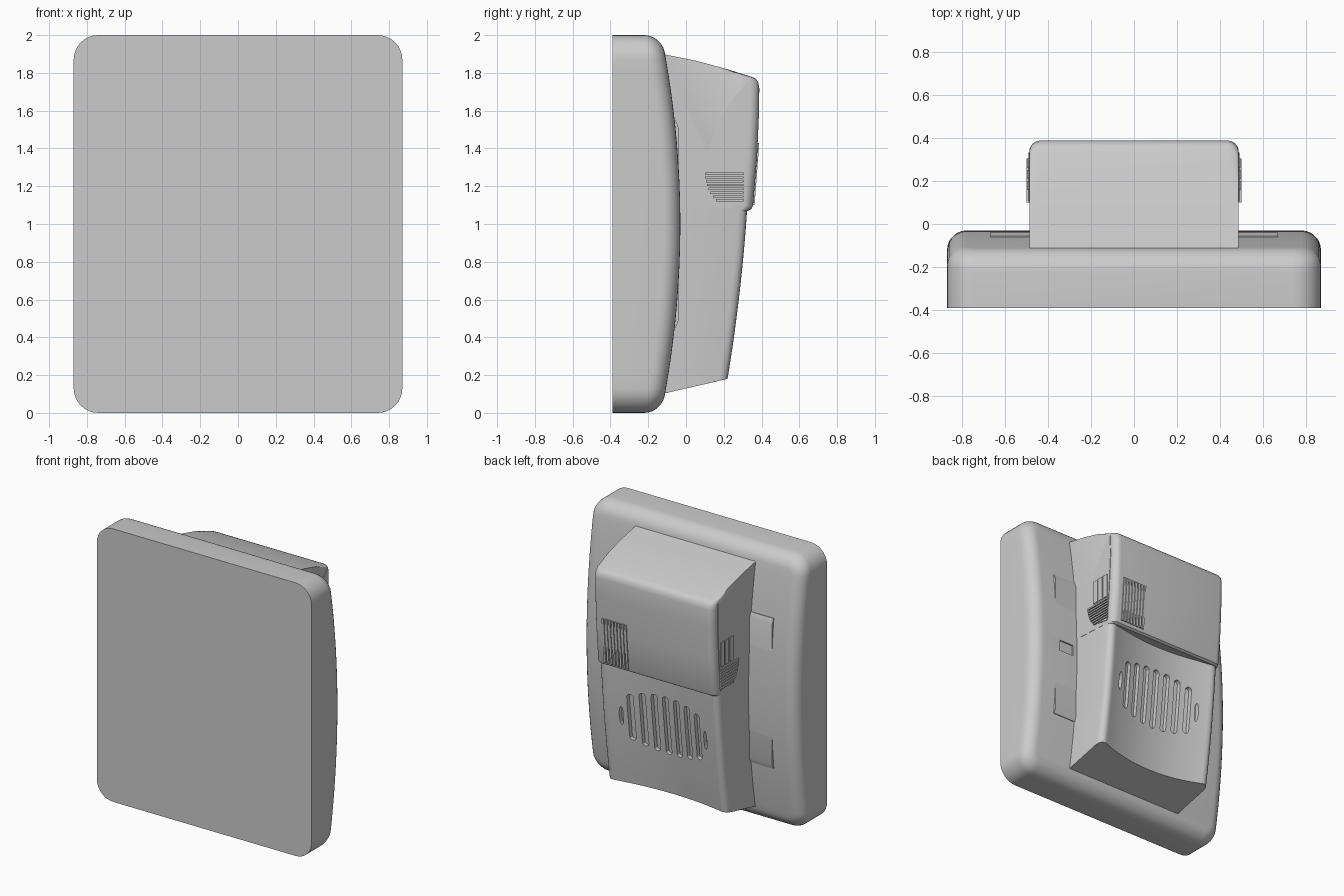
import bpy, bmesh, math

if "Cube" in bpy.data.objects:
    bpy.data.objects.remove(bpy.data.objects["Cube"])


def make(name, verts, faces):
    me = bpy.data.meshes.new(name)
    me.from_pydata(verts, [], faces)
    bm = bmesh.new()
    bm.from_mesh(me)
    bmesh.ops.recalc_face_normals(bm, faces=bm.faces)
    bm.to_mesh(me)
    bm.free()
    ob = bpy.data.objects.new(name, me)
    bpy.context.collection.objects.link(ob)
    return ob


def loft(rings, strip_end=False):
    """Skin closed rings; the last cap can be quads between mirrored points."""
    n = len(rings[0])
    verts = [p for r in rings for p in r]
    faces = [(k*n + i, k*n + (i+1) % n, (k+1)*n + (i+1) % n, (k+1)*n + i)
             for k in range(len(rings)-1) for i in range(n)]
    faces.append(tuple(range(n)))
    o = (len(rings)-1)*n
    if strip_end:
        faces += [(o+i, o+i+1, o+n-2-i, o+n-1-i) for i in range(n//2 - 1)]
    else:
        faces.append(tuple(range(o, o+n)))
    return verts, faces


def merge(name, parts):
    verts, faces = [], []
    for v, f in parts:
        o = len(verts)
        verts += v
        faces += [tuple(i+o for i in q) for q in f]
    return make(name, verts, faces)


def box(x0, x1, y0, y1, z0, z1, lean=0.0):
    """Box whose upper end can lean in y."""
    return loft([[(x0, y0+s, z), (x1, y0+s, z), (x1, y1+s, z), (x0, y1+s, z)]
                 for z, s in ((z0, 0), (z1, lean))])


def cut(ob, cutter):
    m = ob.modifiers.new("cut", 'BOOLEAN')
    m.operation, m.solver, m.object = 'DIFFERENCE', 'EXACT', cutter
    bpy.context.view_layer.objects.active = ob
    bpy.ops.object.modifier_apply(modifier=m.name)
    bpy.data.objects.remove(cutter)


# Main panel: rounded rectangle with a bowed, filleted back
def bow(z):
    return -0.03 - 0.1*(z-1)**2


def outline(d):
    R, pts = 0.13, []
    for k in range(9):
        a = math.pi/2*(k/8 - 1)
        pts.append((0.74 + (R-d)*math.cos(a), R + (R-d)*math.sin(a)))
    pts += [(0.87-d, R + 1.74*k/24) for k in range(1, 24)]
    pts += [(x, 2-z) for x, z in reversed(pts[:9])]
    return pts + [(-x, z) for x, z in reversed(pts)]


rings = [[(x, -0.39, z) for x, z in outline(0)]]
for k in range(8):
    a, r = k/7*math.pi/2, 0.09
    rings.append([(x, bow(z) - r*(1-math.sin(a)), z) for x, z in outline(r*(1-math.cos(a)))])
panel = make("main_panel", *loft(rings, True))
cut(panel, make("notch_cutter", *box(0.52, 0.64, -0.1, 0.1, 0.95, 1.03)))

# Flat pad that emerges from the bowed back at both ends
pad = [(-0.2, 0.45), (-0.055, 0.45), (-0.04, 0.49), (-0.04, 1.51), (-0.055, 1.55), (-0.2, 1.55)]
make("back_pad", *loft([[(x, y, z) for y, z in pad] for x in (-0.67, 0.67)]))


# Lower pod body: scooped rear face between two rounded side ridges
def ridge(z):
    return 0.22 + 0.165*(z-0.18) - 0.055*(z-0.18)**2


def scoop(x):
    x = abs(x)
    if x < 0.44:
        return 0.07*(1 - (x/0.44)**2)
    return 0.045 - math.sqrt(max(0, 0.045**2 - (x-0.44)**2))


def surf(x, z):
    return ridge(z) - scoop(x)


half = [0, 0.08, 0.16, 0.24, 0.32, 0.38, 0.42, 0.44, 0.455, 0.468, 0.478, 0.485]
xs = [-x for x in reversed(half[1:])] + half
rings = []
for k in range(13):
    ring = []
    for x in xs:
        zl = 0.1 + 0.08*(surf(x, 0.18) + 0.11)/0.33
        z = zl + (1.2-zl)*k/12
        ring.append((x, surf(x, z), z))
    ring += [(x, -0.15, 0.095 + 1.105*k/12) for x in reversed(xs)]
    rings.append(ring)
v, f = loft(rings, True)
n = len(rings[0])
f = [q for q in f if len(q) < 5] + [(i, i+1, n-2-i, n-1-i) for i in range(n//2 - 1)]
body = make("lower_pod", v, f)

# Speaker grille: rounded slots plus a short crescent at either end
slots = []
for i in range(-4, 5):
    cx, w = i*0.09, 0.024
    h = math.sqrt(0.22**2 - (0.045*i)**2) if abs(i) < 4 else 0.07
    if abs(i) == 4:
        cx, w = 0.34*i/4, 0.015
    shape = []
    for k in range(16):
        a = 2*math.pi*k/16
        end = math.copysign(h-w, math.sin(a + 0.01)) if abs(i) < 4 else 0
        hz = w if abs(i) < 4 else h
        shape.append((cx + w*math.cos(a), 0.69 + end + hz*math.sin(a)))
    slots.append(loft([[(x, surf(x, z) + e, z) for x, z in shape] for e in (-0.03, 0.06)]))
cut(body, merge("slot_cutter", slots))

# Upper housing: side profile swept across, rear corners rounded
top = [(-0.15, 1.1), (-0.15, 1.908), (-0.1, 1.895), (0.05, 1.865), (0.2, 1.825)]
rear = [(0.34, 1.782), (0.365, 1.772), (0.382, 1.752), (0.388, 1.72), (0.387, 1.6),
        (0.376, 1.35), (0.355, 1.1), (0.347, 1.08), (0.33, 1.07), (0.29, 1.08)]
r, rings = 0.05, []
angles = [math.pi/2*k/6 for k in range(7)]
secs = [(0.487 - r*(1-math.cos(a)), r*(1-math.sin(a))) for a in angles]
secs = [(-x, o) for x, o in secs] + [(x, o) for x, o in reversed(secs)]
for x, o in secs:
    rings.append([(x, y, z) for y, z in top] + [(x, y-o, z) for y, z in rear])
make("upper_housing", *loft(rings))

# Raised side panels with an arched front edge, and their louvres
arch = [(0.33, 1.755), (0.27, 1.69), (0.21, 1.605), (0.16, 1.51), (0.125, 1.41), (0.105, 1.3),
        (0.105, 1.2), (0.135, 1.14), (0.2, 1.115), (0.295, 1.1), (0.315, 1.3), (0.333, 1.6)]
for s, side in ((1, "right"), (-1, "left")):
    make(side + "_side_panel", *loft([[(s*x, y, z) for y, z in arch] for x in (0.47, 0.491)]))
    bars = [box(s*0.47, s*0.497, y, y+0.042, 1.285, 1.46) for y in (0.158, 0.21, 0.262)]
    for k in range(8):
        z = 1.12 + 0.02*k
        y0 = 0.1 + 0.06*(1 - k/7)**2
        bars.append(box(s*0.47, s*0.5, y0, 0.305, z, z+0.012))
    merge(side + "_louvres", bars)

# Rear vent ribs on the housing
merge("rear_vent_ribs", [box(0.215 + 0.026*k, 0.231 + 0.026*k, 0.33, 0.363, 1.1, 1.43, 0.025)
                         for k in range(8)])

for ob in bpy.data.objects:
    ob.select_set(True)
bpy.context.view_layer.objects.active = panel
bpy.ops.object.shade_smooth_by_angle(angle=math.radians(30))
